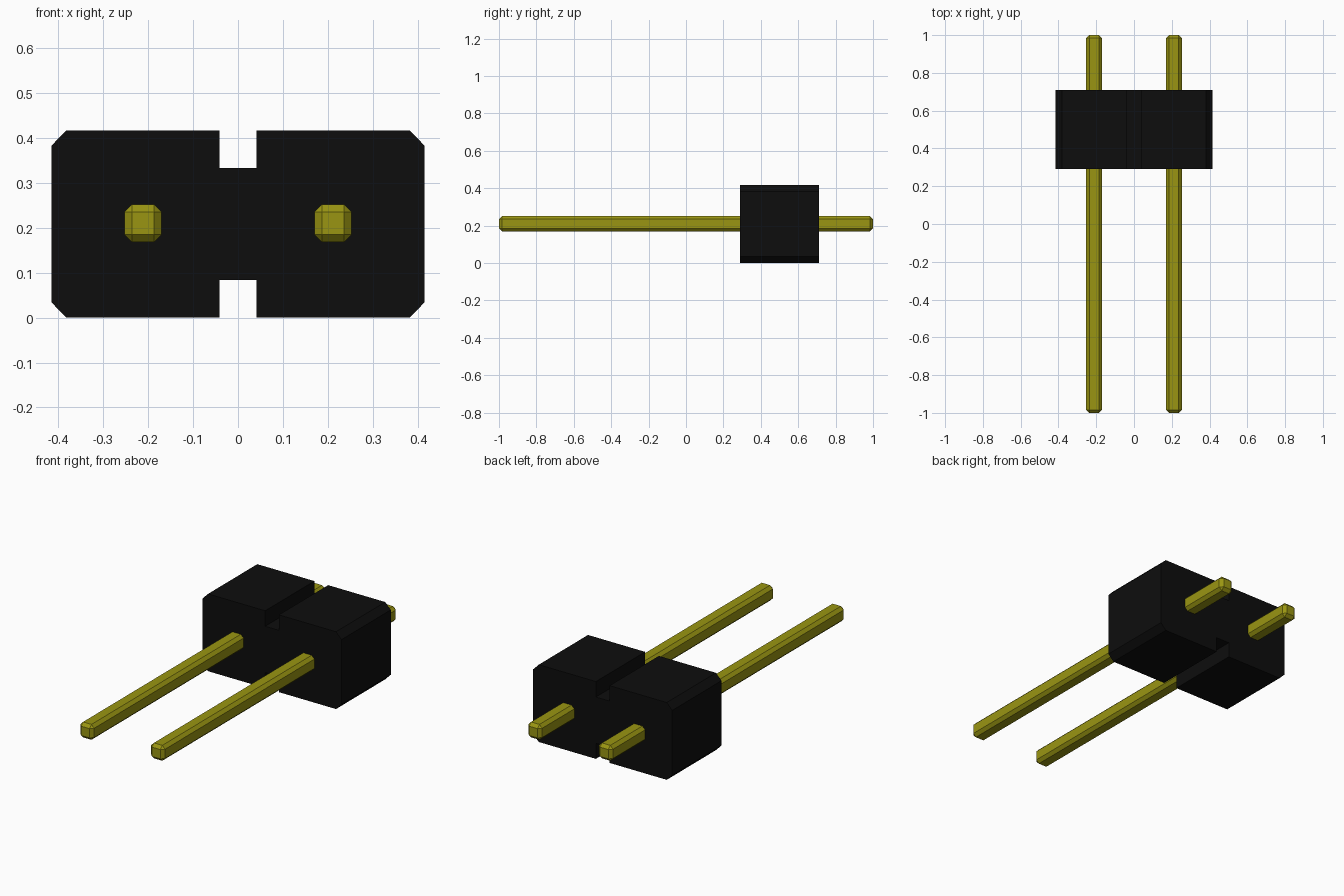
import bpy
import bmesh

cube = bpy.data.objects.get("Cube")
if cube:
    bpy.data.objects.remove(cube, do_unlink=True)


def make_material(name, color, roughness):
    mat = bpy.data.materials.new(name)
    mat.use_nodes = True
    mat.diffuse_color = color
    bsdf = mat.node_tree.nodes["Principled BSDF"]
    bsdf.inputs["Base Color"].default_value = color
    bsdf.inputs["Roughness"].default_value = roughness
    return mat


def add_object(name, bm, mat):
    bmesh.ops.recalc_face_normals(bm, faces=bm.faces)
    mesh = bpy.data.meshes.new(name)
    bm.to_mesh(mesh)
    bm.free()
    mesh.materials.append(mat)
    obj = bpy.data.objects.new(name, mesh)
    bpy.context.collection.objects.link(obj)
    return obj


black = make_material("black plastic", (0.004, 0.004, 0.004, 1), 0.6)
gold = make_material("gold metal", (0.32, 0.30, 0.006, 1), 0.4)

# Housing: one quarter of the outline, mirrored to all four, then extruded
MID_Z = 0.2085
quarter = [(0.041, 0.125), (0.041, MID_Z), (0.382, MID_Z), (0.415, 0.175)]
right_half = quarter + [(x, -z) for x, z in reversed(quarter)]
outline = right_half + [(-x, z) for x, z in reversed(right_half)]

bm = bmesh.new()
front = bm.faces.new([bm.verts.new((x, 0.29, MID_Z + z)) for x, z in outline])
back = bmesh.ops.extrude_face_region(bm, geom=[front])["geom"]
bmesh.ops.translate(bm, vec=(0, 0.42, 0),
                    verts=[v for v in back if isinstance(v, bmesh.types.BMVert)])
add_object("housing", bm, black)

# Pins: long square bars with every edge chamfered
for name, x in (("left_pin", 0.2115), ("right_pin", -0.2115)):
    bm = bmesh.new()
    bmesh.ops.create_cube(bm, size=1)
    bmesh.ops.scale(bm, vec=(0.083, 2.0, 0.083), verts=bm.verts)
    bmesh.ops.bevel(bm, geom=bm.edges[:], offset=0.0165, offset_type='OFFSET',
                    segments=1, affect='EDGES')
    pin = add_object(name, bm, gold)
    pin.location = (x, 0, 0.21)
